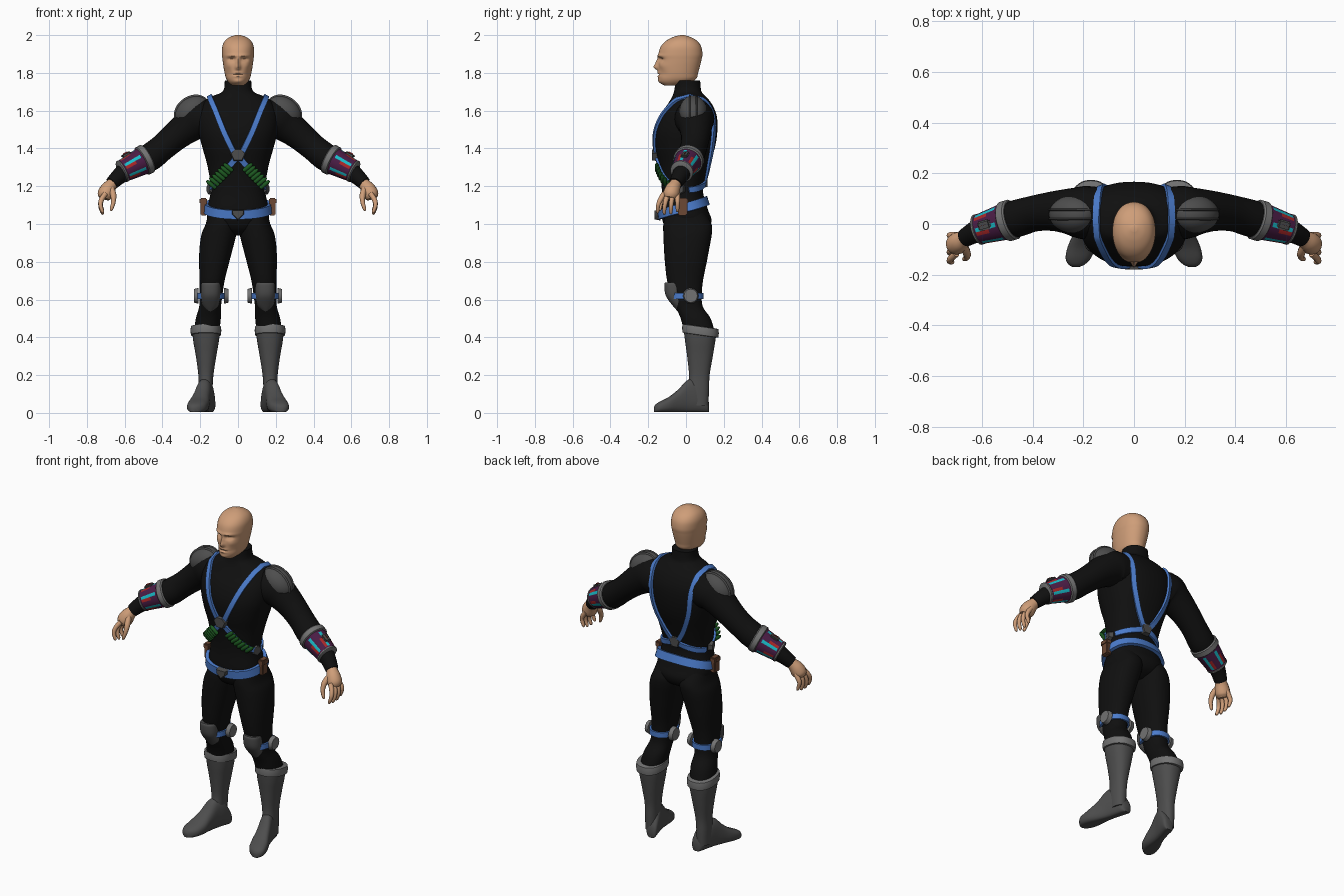
import bpy, bmesh, math
from mathutils import Vector, Matrix

old = bpy.data.objects.get("Cube")
if old:
    bpy.data.objects.remove(old, do_unlink=True)


def material(name, *rgb):
    m = bpy.data.materials.new(name)
    m.use_nodes = True
    m.diffuse_color = (*rgb, 1)
    m.node_tree.nodes["Principled BSDF"].inputs["Base Color"].default_value = (*rgb, 1)
    return m


SKIN = material("skin", .62, .34, .19)
BLACK = material("black_suit", .005, .005, .005)
DARK = material("dark_grey", .075, .075, .075)
GREY = material("mid_grey", .17, .17, .17)
BLUE = material("blue_webbing", .07, .2, .6)
GREEN = material("green", .012, .1, .015)
PURPLE = material("purple", .07, .012, .06)
CYAN = material("cyan", .01, .5, .58)
RED = material("red", .4, .02, .02)
BROWN = material("brown_leather", .15, .065, .035)


# ---- helpers ----
def finish(name, bm, mat, mirror=False):
    bmesh.ops.recalc_face_normals(bm, faces=bm.faces)
    me = bpy.data.meshes.new(name)
    bm.to_mesh(me)
    bm.free()
    ob = bpy.data.objects.new(name, me)
    bpy.context.collection.objects.link(ob)
    me.materials.append(mat)
    bpy.ops.object.select_all(action='DESELECT')
    bpy.context.view_layer.objects.active = ob
    ob.select_set(True)
    bpy.ops.object.shade_smooth_by_angle(angle=math.radians(42))
    if mirror:
        ob.modifiers.new("mirror", 'MIRROR')
    return ob


def resample(rows, n=5):
    """Smooth Catmull-Rom curve through rows of numbers."""
    out = []
    for i in range(len(rows) - 1):
        a, b, c, d = (rows[min(max(i + k, 0), len(rows) - 1)] for k in (-1, 0, 1, 2))
        for j in range(n):
            t = j / n
            out.append(tuple(q + .5 * t * (r - p + t * (2*p - 5*q + 4*r - s + t * (3*(q - r) + s - p)))
                             for p, q, r, s in zip(a, b, c, d)))
    return out + [tuple(rows[-1])]


def loft(name, rings, mat, mirror=False, closed=False):
    bm = bmesh.new()
    vs = [[bm.verts.new(p) for p in r] for r in rings]
    n = len(vs[0])
    for i in range(len(vs) if closed else len(vs) - 1):
        a, b = vs[i], vs[(i + 1) % len(vs)]
        for k in range(n):
            bm.faces.new((a[k], a[(k + 1) % n], b[(k + 1) % n], b[k]))
    if not closed:
        bm.faces.new(vs[0])
        bm.faces.new(vs[-1])
    return finish(name, bm, mat, mirror)


def ring(z, cx, rx, yf, yb, n=32, e=2.3):
    pts = []
    for k in range(n):
        c, s = math.cos(2 * math.pi * k / n), math.sin(2 * math.pi * k / n)
        pts.append(Vector((cx + rx * math.copysign(abs(c) ** (2 / e), c),
                           (yf + yb) / 2 + (yb - yf) / 2 * math.copysign(abs(s) ** (2 / e), s), z)))
    return pts


def tube(name, rows, mat, n=16, mirror=True):
    """Round loft along rows of x, y, z, radius."""
    rings = []
    for i, (x, y, z, r) in enumerate(rows):
        t = Vector(rows[min(i + 1, len(rows) - 1)][:3]) - Vector(rows[max(i - 1, 0)][:3])
        u = t.cross(Vector((0, 1, 0))).normalized()
        v = t.normalized().cross(u)
        rings.append([Vector((x, y, z)) + r * (u * math.cos(a) + v * math.sin(a))
                      for a in (2 * math.pi * k / n for k in range(n))])
    return loft(name, rings, mat, mirror)


def solid(name, kind, loc, size, mat, rot=Matrix(), mirror=True):
    bm = bmesh.new()
    m = Matrix.Translation(loc) @ rot.to_4x4() @ Matrix.Diagonal((*size, 1))
    if kind == 'box':
        bmesh.ops.create_cube(bm, size=1, matrix=m)
        bmesh.ops.bevel(bm, geom=bm.edges[:], offset=.006, segments=2, affect='EDGES')
    elif kind == 'ball':
        bmesh.ops.create_uvsphere(bm, u_segments=32, v_segments=20, radius=1, matrix=m)
    else:
        bmesh.ops.create_cone(bm, cap_ends=True, segments=kind, radius1=1, radius2=.85, depth=1, matrix=m)
    return finish(name, bm, mat, mirror)


def plate(name, outline, y, depth, mat):
    """Outline in x and z, thickened along y, with a narrower outer face."""
    mid = sum(p[1] for p in outline) / len(outline)
    loft(name, [[(x, y, z) for x, z in outline],
                [(x * .8, y + depth, mid + (z - mid) * .8) for x, z in outline]], mat)


# ---- torso ----
TORSO = resample([(.94, 0, .04, -.05, .06), (.97, 0, .12, -.1, .115), (1.02, 0, .16, -.125, .135),
                  (1.08, 0, .163, -.132, .115), (1.18, 0, .144, -.128, .09), (1.3, 0, .16, -.14, .12),
                  (1.4, 0, .187, -.163, .152), (1.49, 0, .21, -.166, .166), (1.57, 0, .215, -.14, .163),
                  (1.63, 0, .195, -.1, .14), (1.67, 0, .15, -.075, .11), (1.695, 0, .09, -.065, .085),
                  (1.72, 0, .073, -.06, .078), (1.76, 0, .07, -.055, .075)])
loft("torso", [ring(*r, n=48) for r in TORSO], BLACK)


def section(z):
    for a, b in zip(TORSO, TORSO[1:]):
        if z <= b[0]:
            t = (z - a[0]) / (b[0] - a[0])
            _, _, rx, yf, yb = (p + (q - p) * t for p, q in zip(a, b))
            return rx, (yf + yb) / 2, (yb - yf) / 2


def on_torso(x, z, side):
    rx, c, ry = section(z)
    return Vector((x, c + side * ry * max(0, 1 - (abs(x) / rx) ** 2.3) ** (1 / 2.3), z))


def torso_normal(p):
    def f(q):
        rx, c, ry = section(q.z)
        return (abs(q.x) / rx) ** 2.3 + (abs(q.y - c) / ry) ** 2.3
    h = .004
    return Vector([f(p + h * e) - f(p - h * e) for e in Matrix.Identity(3)]).normalized()


def strap(name, pts, width, thick=.012, closed=False, mirror=True):
    rings, n = [], len(pts)
    for i, p in enumerate(pts):
        t = pts[(i + 1) % n if closed else min(i + 1, n - 1)] - pts[i - 1 if closed else max(i - 1, 0)]
        out = torso_normal(p)
        b = t.cross(out).normalized() * width / 2
        rings.append([p + b - out * .01, p + b + out * thick, p - b + out * thick, p - b - out * .01])
    return loft(name, rings, BLUE, mirror, closed)


# ---- harness ----
front = [on_torso(x, z, -1) for x, z in resample([(.012, 1.36), (.07, 1.48), (.115, 1.59), (.142, 1.655)])]
back = [on_torso(x, z, 1) for x, z in resample([(.142, 1.655), (.132, 1.57), (.115, 1.44), (.065, 1.31), (.01, 1.22)])]
strap("shoulder_strap", front + [on_torso(.147, 1.672, 1)] + back, .028)
strap("waist_strap", [on_torso(.015 + .0125 * i, 1.22 - .004 * i, 1) for i in range(11)], .03)
ammo = [on_torso(.01 + .013 * i, 1.35 - .0155 * i, -1) for i in range(11)]
strap("bandolier", ammo, .03)
across = Vector((.6, 0, .5)).normalized() * .032
for i in range(3, 10):
    p = ammo[i] + torso_normal(ammo[i]) * .018
    tube("cartridge", [(*(p + across * k), r) for k, r in ((-1, .007), (-.8, .011), (.6, .011), (1, .005))], GREEN, 10)
hexagon = [(-.022, 1.4), (.022, 1.4), (.045, 1.375), (.025, 1.33), (-.025, 1.33), (-.045, 1.375)]
plate("chest_buckle", hexagon, -.14, -.04, DARK)
plate("back_buckle", [(x * .9, z - .14) for x, z in hexagon], .085, .03, DARK)
side_turn = Vector((1, -.35, 0)).to_track_quat('Z', 'Y').to_matrix()
solid("side_buckle", 6, (.146, -.035, 1.185), (.032, .032, .025), DARK, side_turn)

# ---- belt ----
belt = []
for k in range(48):
    a = 2 * math.pi * k / 48
    z = 1.085 + .035 * math.sin(a)
    belt.append(on_torso(section(z)[0] * math.cos(a), z, math.copysign(1, math.sin(a))))
strap("belt", belt, .048, .018, closed=True, mirror=False)
plate("belt_buckle", [(-.036, 1.075), (.036, 1.075), (.034, 1.05), (0, 1.018), (-.034, 1.05)], -.135, -.032, DARK)
solid("belt_pouch", 'box', (.181, -.018, 1.09), (.034, .05, .09), BROWN)
solid("pouch_flap", 'box', (.183, -.018, 1.122), (.04, .056, .032), BROWN)

# ---- head ----
HEAD = resample([(1.733, 0, .03, -.115, -.04), (1.75, 0, .05, -.138, .02), (1.77, 0, .063, -.146, .055),
                 (1.8, 0, .071, -.146, .064), (1.84, 0, .078, -.146, .075), (1.87, 0, .082, -.146, .082),
                 (1.9, 0, .085, -.146, .087), (1.94, 0, .083, -.133, .08), (1.97, 0, .069, -.105, .058),
                 (1.99, 0, .043, -.067, .023), (2.0, 0, .012, -.03, -.01)], 7)
# features: x, z, spread x, spread z, depth
BUMPS = [(0, 1.83, .013, .015, -.022), (0, 1.855, .009, .022, -.014), (.034, 1.871, .019, .011, .017),
         (.034, 1.868, .011, .006, -.006), (.03, 1.891, .03, .008, -.007), (0, 1.791, .024, .0035, .007),
         (0, 1.782, .02, .006, -.005), (0, 1.8, .022, .006, -.005), (0, 1.754, .025, .012, -.005),
         (.05, 1.838, .018, .016, -.005), (.05, 1.795, .016, .018, .004)]
face = [ring(*r, n=96, e=2.15) for r in HEAD]
for r in face:
    for p in r[49:96]:
        p.y += sum(d * math.exp(-((abs(p.x) - bx) / sx) ** 2 - ((p.z - bz) / sz) ** 2)
                   for bx, bz, sx, sz, d in BUMPS)
loft("head", face, SKIN)

# ---- arms and shoulder pads ----
tube("arm", resample([(.13, .045, 1.56, .1), (.2, .045, 1.555, .105), (.26, .05, 1.52, .09), (.33, .05, 1.465, .077),
                      (.4, .04, 1.405, .071), (.47, .02, 1.35, .073), (.55, 0, 1.305, .06), (.62, -.028, 1.26, .045),
                      (.668, -.055, 1.215, .036)]), BLACK, 24)
slope = Matrix.Rotation(math.radians(34), 3, 'Y')
solid("shoulder_pad", 'ball', (.243, .038, 1.597), (.1, .073, .075), DARK, slope)
for y in (.02, .056):
    solid("pad_ridge", 'ball', (.245, y, 1.6), (.101, .011, .077), DARK, slope)

# ---- bracers ----
start, axis = Vector((.487, .016, 1.343)), Vector((.127, -.038, -.065))
bracer = tube("bracer", [(*(start + axis * t), .076 - .017 * t) for t in (0, .25, .5, .9, 1)], PURPLE, 24)
for m in (CYAN, RED):
    bracer.data.materials.append(m)
for f in bracer.data.polygons:
    band, k = divmod(f.index, 24)
    if band in (1, 2) and k % 4 != 3:
        f.material_index = (1, 2, 0)[k % 4] if band == 2 else (1, 0, 0)[k % 4]
for name, t0, t1, r in (("elbow_cuff", -.08, .18, .081), ("wrist_cuff", .92, 1.04, .062)):
    tube(name, [(*(start + axis * t), q) for t, q in ((t0, r - .006), (t0 + .04, r), (t1 - .03, r), (t1, r - .006))], GREY, 24)
turn = axis.to_track_quat('X', 'Z').to_matrix()
solid("bracer_panel", 'box', start + axis * .55 + Vector((.035, 0, .06)), (.055, .04, .014), DARK, turn)
solid("panel_light", 'box', start + axis * .55 + Vector((.038, 0, .065)), (.04, .013, .014), RED, turn)

# ---- hands ----
tube("palm", resample([(.645, -.045, 1.237, .028), (.668, -.056, 1.212, .031), (.688, -.07, 1.185, .04),
                       (.703, -.08, 1.155, .042), (.71, -.084, 1.135, .03)], 4), SKIN, 16)
for i in range(4):
    y, drop = -.045 - .024 * i, (.012, 0, -.002, .006)[i]
    tube("finger", resample([(.702, y, 1.16, .014), (.722, y - .006 * i, 1.13, .0135),
                             (.728, y - .01 * i, 1.095 + drop, .0115), (.718, y - .011 * i, 1.062 + drop, .009),
                             (.712, y - .011 * i, 1.053 + drop, .004)], 4), SKIN, 10)
tube("thumb", resample([(.672, -.085, 1.19, .016), (.66, -.115, 1.155, .016), (.66, -.132, 1.115, .012),
                        (.67, -.138, 1.08, .009), (.673, -.138, 1.07, .004)], 4), SKIN, 10)

# ---- legs ----
loft("leg", [ring(*r) for r in resample([
    (1.06, .08, .078, -.11, .1), (1.0, .088, .083, -.12, .135), (.95, .1, .092, -.12, .137), (.88, .114, .089, -.117, .125),
    (.8, .126, .08, -.112, .11), (.7, .137, .066, -.1, .09), (.62, .143, .06, -.076, .083), (.56, .148, .058, -.055, .09),
    (.5, .157, .066, -.028, .13), (.42, .168, .068, -.008, .155)])], BLACK, True)

# ---- knee guards ----
loft("knee_pad", [ring(*r) for r in resample([(.69, .145, .046, -.11, -.03), (.675, .145, .051, -.115, -.02),
     (.62, .145, .051, -.107, -.01), (.57, .145, .042, -.072, 0), (.535, .148, .014, -.042, -.01)])], DARK, True)
loft("knee_strap", [ring(z, .143, .072 + d, -.085 - d, .092 + d)
                    for z, d in ((.603, -.012), (.603, 0), (.635, 0), (.635, -.012))], BLUE, True)
for x, s in ((.222, 1), (.061, -1)):
    solid("knee_disc", 12, (x, .025, .62), (.042, .042, .024), GREY, Matrix.Rotation(s * math.pi / 2, 3, 'Y'))

# ---- boots ----
loft("boot_shaft", [ring(*r) for r in resample([(.44, .169, .074, -.012, .163), (.38, .169, .068, -.005, .155),
     (.3, .169, .054, .006, .142), (.2, .17, .04, .016, .125), (.12, .172, .037, .01, .122), (.04, .172, .034, .02, .118)])],
     DARK, True)
cuff = [ring(z, .17, .081 + d, -.02 - d, .173 + d)
        for z, d in ((.41, -.012), (.412, -.002), (.435, .001), (.456, -.002), (.458, -.012))]
for r in cuff:
    for p in r:
        p.z -= (p.y - .08) * .14
loft("boot_cuff", cuff, GREY, True)
foot = []
for y, w, h in resample([(.122, .018, .05), (.11, .034, .09), (.06, .04, .17), (.01, .041, .175), (-.04, .046, .125),
                         (-.09, .054, .085), (-.135, .05, .062), (-.16, .032, .046), (-.17, .012, .03)], 4):
    foot.append([(.17 + .27 * (.05 - y) + w * p.x, y, max(h / 2 * (1 + p.y), .004))
                 for p in ring(0, 0, 1, -1, 1, 28, 2.5)])
loft("boot_foot", foot, DARK, True)
